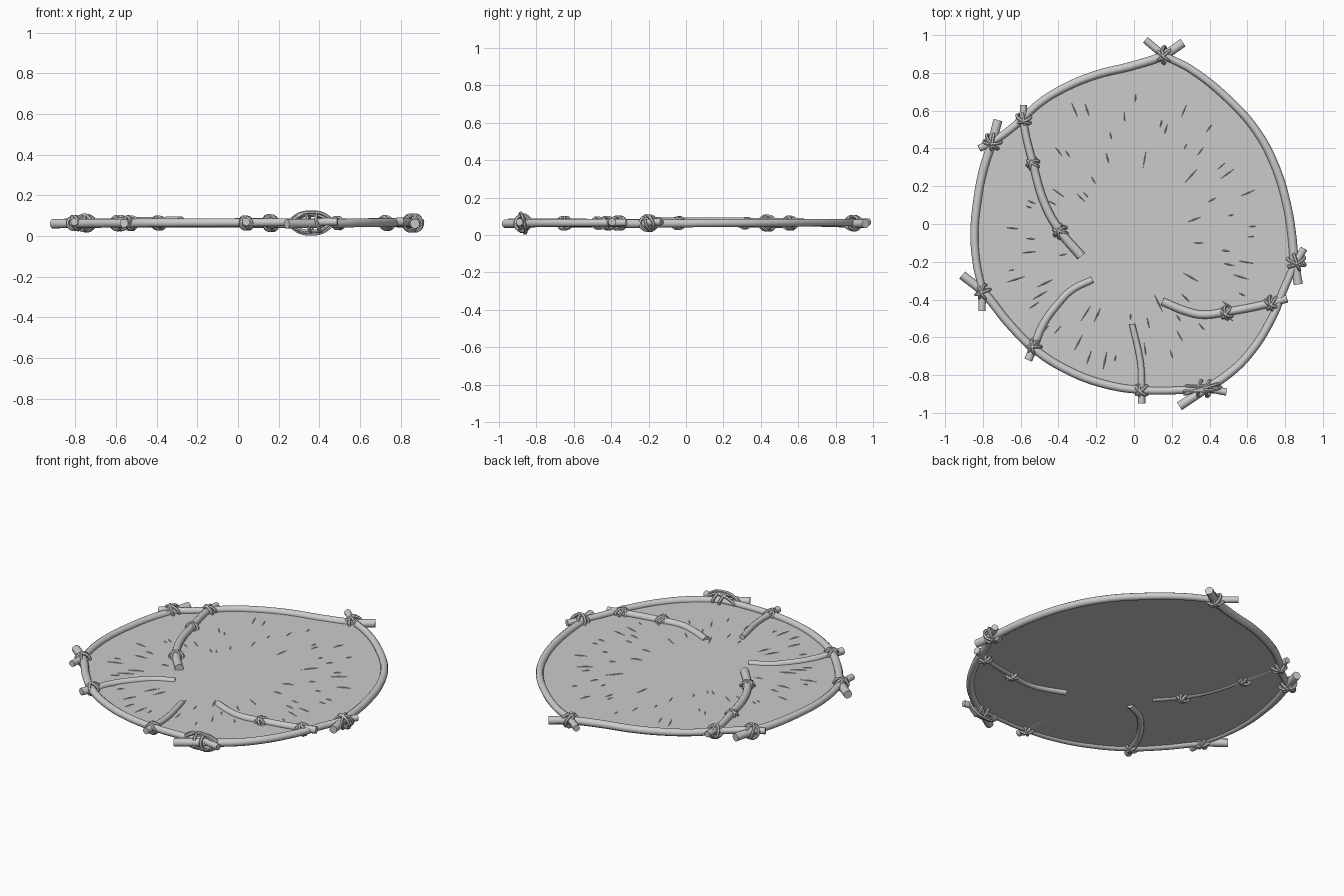
import bpy, bmesh, math, random
from mathutils import Vector

cube = bpy.data.objects.get("Cube")
if cube:
    bpy.data.objects.remove(cube, do_unlink=True)

random.seed(4)
MID = 0.063      # height of the frame's centre line
SHEET = 0.058    # height of the stretched sheet

grey = bpy.data.materials.new("grey_hide")
grey.use_nodes = True
COLOUR = (0.6, 0.6, 0.6, 1)
grey.diffuse_color = COLOUR
grey.node_tree.nodes["Principled BSDF"].inputs["Base Color"].default_value = COLOUR


def curve_mesh(name, points, radii=None, depth=0.0, closed=False, corners=(), sides=3):
    """Smooth curve through the points, turned into a mesh tube or a filled sheet."""
    flat = radii is None
    data = bpy.data.curves.new(name, "CURVE")
    data.dimensions = "2D" if flat else "3D"
    data.resolution_u = 6
    if flat:
        data.fill_mode = "BOTH"
        data.extrude = depth
    else:
        data.bevel_depth = 1.0
        data.bevel_resolution = sides
        data.use_fill_caps = True
    spline = data.splines.new("BEZIER")
    spline.bezier_points.add(len(points) - 1)
    spline.use_cyclic_u = closed
    for i, (bp, co) in enumerate(zip(spline.bezier_points, points)):
        bp.co = co
        kind = "VECTOR" if i in corners else "AUTO"
        bp.handle_left_type = bp.handle_right_type = kind
        if not flat:
            bp.radius = radii[i]
    obj = bpy.data.objects.new(name, data)
    bpy.context.collection.objects.link(obj)
    bpy.ops.object.select_all(action="DESELECT")
    obj.select_set(True)
    bpy.context.view_layer.objects.active = obj
    bpy.ops.object.convert(target="MESH")
    obj = bpy.context.view_layer.objects.active
    obj.data.materials.clear()
    obj.data.materials.append(grey)
    bpy.ops.object.shade_smooth_by_angle(angle=math.radians(40))
    return obj


def stick(name, path, z_start, z_end, r_start, r_end):
    """Round stick whose height and thickness change evenly along its path."""
    n = len(path) - 1
    mix = lambda a, b, i: a + (b - a) * i / n
    points = [(x, y, mix(z_start, z_end, i)) for i, (x, y) in enumerate(path)]
    curve_mesh(name, points, [mix(r_start, r_end, i) for i in range(n + 1)])


# Bent sticks of the outer frame, clockwise from the pointed top
rim = {
    "left_rim": [(.06, .975), (.16, .895), (.3, .82), (.5, .66), (.65, .49), (.75, .3),
                 (.81, .1), (.835, -.05), (.85, -.2), (.87, -.32)],
    "front_left_rim": [(.9, -.13), (.86, -.2), (.8, -.33), (.73, -.5), (.6, -.7),
                       (.48, -.81), (.37, -.88), (.24, -.965)],
    "front_rim": [(.49, -.89), (.37, -.87), (.25, -.88), (.05, -.88), (-.15, -.85),
                  (-.35, -.775), (-.53, -.66), (-.66, -.53), (-.8, -.36), (-.91, -.27)],
    "right_rim": [(-.805, -.46), (-.805, -.36), (-.835, -.2), (-.845, -.05), (-.83, .12),
                  (-.8, .28), (-.75, .44), (-.72, .55)],
    "back_rim": [(-.82, .4), (-.75, .435), (-.62, .53), (-.5, .64), (-.37, .72),
                 (-.2, .79), (0, .84), (.16, .895), (.26, .96)],
}
outline, corners = [], []
for name, path in rim.items():
    stick(name, path, MID + .006, MID - .003, .019, .024)
    corners.append(len(outline))
    outline += [(x, y, 0) for x, y in path[1:-2]]

# Thin sheet stretched inside the frame
sheet = curve_mesh("stretched_sheet", outline, depth=.002, closed=True, corners=corners)
sheet.location.z = SHEET

# Inner branches tied to the frame: path, heights, thicknesses
branches = {
    "right_branch": ([(-.585, .63), (-.585, .55), (-.535, .32), (-.47, .1), (-.39, -.04),
                      (-.28, -.17)], .073, .071, .018, .025),
    "front_right_branch": ([(-.56, -.72), (-.53, -.65), (-.48, -.53), (-.4, -.42),
                            (-.33, -.35), (-.22, -.295)], MID, SHEET, .022, .018),
    "front_branch": ([(.04, -.95), (.04, -.87), (.035, -.74), (-.01, -.53)],
                     .07, .072, .02, .016),
    "left_branch": ([(.81, -.395), (.72, -.42), (.49, -.465), (.36, -.48), (.27, -.46),
                     (.15, -.41)], .07, SHEET, .021, .022),
}
for name, (path, *sizes) in branches.items():
    stick(name, path, *sizes)


def cord_loop(name, x, y, angle, half_width, half_height, tilt=0.0):
    """One closed turn of cord standing across the sticks."""
    points = []
    for k in range(8):
        t = math.tau * k / 8
        along = half_width * math.cos(t)
        side = tilt * math.sin(t)
        points.append((x + along * math.cos(angle) - side * math.sin(angle),
                       y + along * math.sin(angle) + side * math.cos(angle),
                       MID + half_height * math.sin(t)))
    curve_mesh(name, points, [.009] * 8, closed=True, sides=1)


# Lashings: place, direction of the stick in degrees, size
lashings = [
    ("back", .16, .895, 0, 1.05), ("left", .86, -.2, 70, 1.15),
    ("left_branch", .73, -.42, 15, .9), ("front", .04, -.88, 0, .85),
    ("front_right", -.53, -.65, -40, .9), ("right", -.8, -.36, -20, .95),
    ("back_right", -.75, .435, 40, 1.1), ("right_branch", -.585, .555, 60, .95),
    ("upper_branch", -.535, .32, -70, .75), ("inner_branch", -.39, -.04, -55, .85),
    ("side_branch", .49, -.47, 10, .8),
]
for name, x, y, heading, size in lashings:
    base = math.radians(heading)
    for turn, spread in enumerate((-.7, .7, math.pi / 2)):
        cord_loop(f"{name}_lashing_{turn}", x, y, base + spread,
                  .042 * size, .034 * size, .012 * (turn - 1))

# Long lashing round the two overlapping front sticks
for turn, (angle, width, height) in enumerate([(.08, .1, .053), (.3, .095, .045),
                                               (-.12, .085, .04)]):
    cord_loop(f"long_lashing_{turn}", .36, -.872, angle, width, height, .012 * (turn - 1))
for turn, shift in enumerate((-.02, .025)):
    cord_loop(f"long_lashing_tie_{turn}", .37 + shift, -.872, 1.4, .042, .042, .01)

# Fine raised creases running outwards over the sheet
bm = bmesh.new()
golden = math.pi * (3 - math.sqrt(5))
for k in range(70):
    a = k * golden
    out = Vector((math.cos(a), math.sin(a), 0))
    side = Vector((-out.y, out.x, 0)) * random.uniform(.003, .005)
    reach = .66 + .12 * max(0, out.y)
    r = .22 + (reach - .22) * math.sqrt(random.random())
    half = out * random.uniform(.02, .06)
    mid = Vector((-.02, -.1, SHEET + .0015)) + out * r
    ridge = bm.verts.new(mid + Vector((0, 0, .005)))
    ring = [bm.verts.new(p) for p in (mid - half, mid - side, mid + half, mid + side)]
    for i in range(4):
        bm.faces.new((ring[i], ring[(i + 1) % 4], ridge))
mesh = bpy.data.meshes.new("sheet_creases")
bm.to_mesh(mesh)
bm.free()
mesh.materials.append(grey)
bpy.context.collection.objects.link(bpy.data.objects.new("sheet_creases", mesh))
